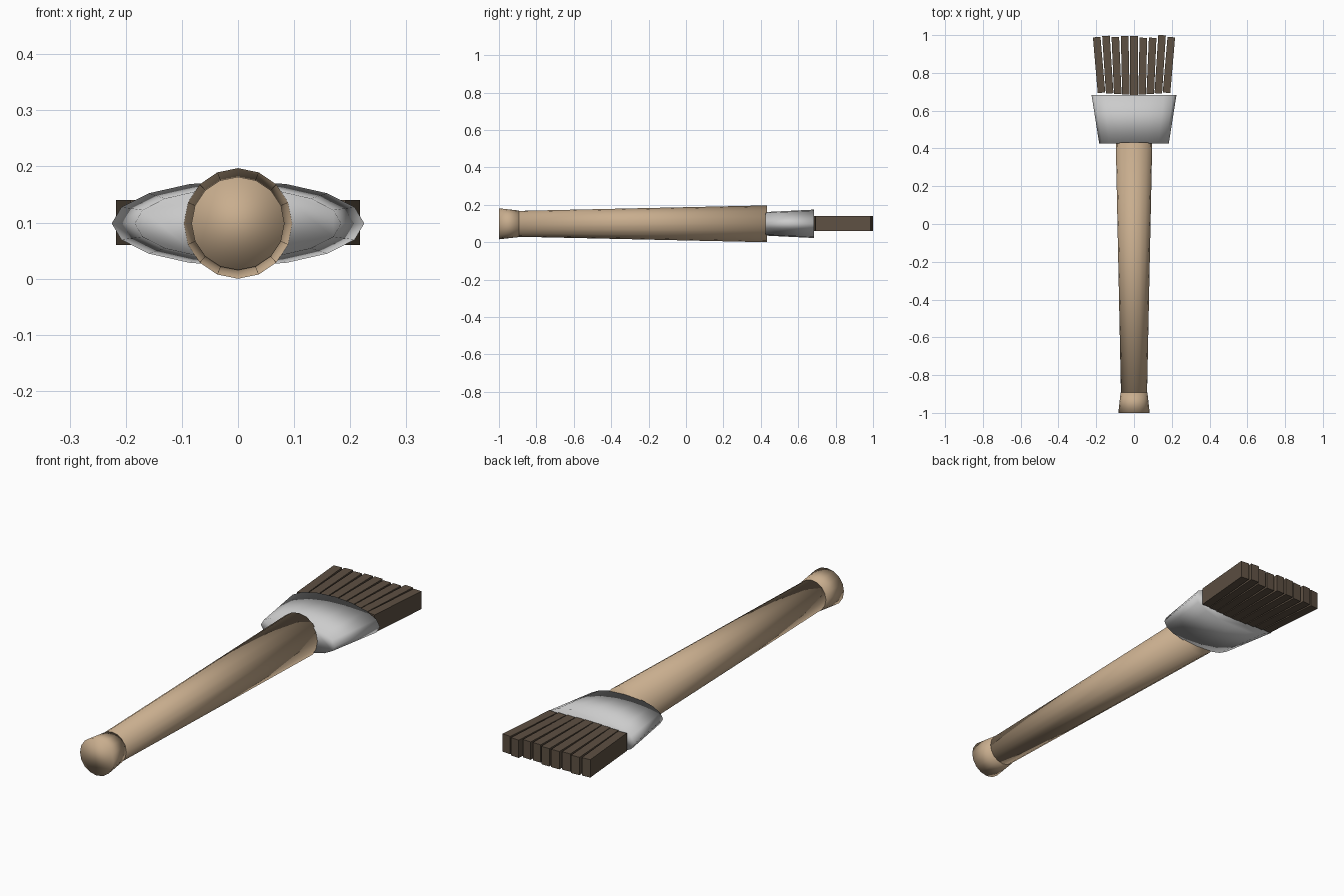
import bpy, bmesh, math
from mathutils import Matrix

if "Cube" in bpy.data.objects:
    bpy.data.objects.remove(bpy.data.objects["Cube"])

ZC = 0.0985  # height of the brush axis


def material(name, rgb):
    m = bpy.data.materials.new(name)
    m.diffuse_color = (*rgb, 1)
    m.use_nodes = True
    m.node_tree.nodes["Principled BSDF"].inputs["Base Color"].default_value = m.diffuse_color
    return m


wood = material("wood", (0.58, 0.42, 0.27))
hair = material("bristle_brown", (0.11, 0.08, 0.055))


def finish(bm, name, mat, smooth):
    bmesh.ops.recalc_face_normals(bm, faces=bm.faces)
    for f in bm.faces:
        f.smooth = smooth
    me = bpy.data.meshes.new(name)
    bm.to_mesh(me)
    bm.free()
    if mat:
        me.materials.append(mat)
    ob = bpy.data.objects.new(name, me)
    bpy.context.collection.objects.link(ob)
    return ob


def loft(name, y0, y1, r0, r1, mat=None):
    """Capped 16-sided tapered tube along y; r = (half width, half height)."""
    bm = bmesh.new()
    n = 16
    rings = []
    for y, (rx, rz) in ((y0, r0), (y1, r1)):
        rings.append([bm.verts.new((rx * math.cos(2 * math.pi * i / n), y,
                                    ZC + rz * math.sin(2 * math.pi * i / n)))
                      for i in range(n)])
    a, b = rings
    for i in range(n):
        j = (i + 1) % n
        bm.faces.new((a[i], a[j], b[j], b[i]))
    bm.faces.new(a)
    bm.faces.new(b)
    return finish(bm, name, mat, True)


# Wooden handle, end knob and flattened metal ferrule
loft("handle", -0.90, 0.432, (0.069, 0.069), (0.0965, 0.0985), wood)
loft("end_knob", -1.0, -0.892, (0.083, 0.083), (0.071, 0.071), wood)
loft("ferrule", 0.425, 0.684, (0.184, 0.063), (0.225, 0.076))

# Fan of nine flat bristle bundles with slightly uneven tips
tips = [0.99, 0.996, 0.99, 0.996, 0.996, 0.986, 0.986, 1.0, 0.99]
for k, tip in enumerate(tips):
    i = k - 4
    base = 0.682 + 0.003 * abs(i)
    bm = bmesh.new()
    bmesh.ops.create_cube(bm, size=1)
    bm.transform(Matrix.Translation((i * 0.0462, (base + tip) / 2, 0.1))
                 @ Matrix.Rotation(-i * 0.0215, 4, 'Z')
                 @ Matrix.Diagonal((0.040, tip - base, 0.08, 1)))
    finish(bm, f"bristle_{k + 1}", hair, False)
